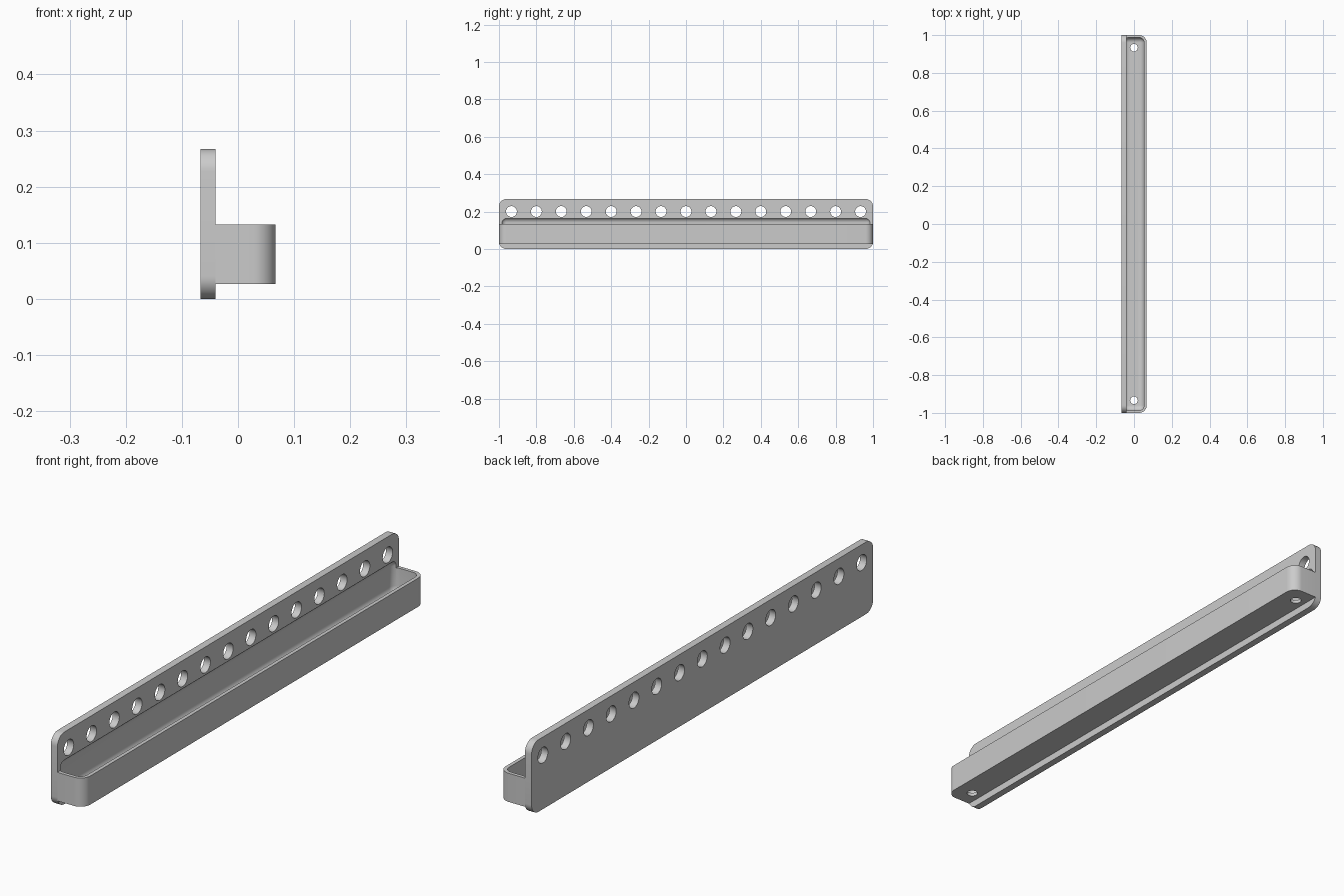
import bpy, bmesh, math
from mathutils import Matrix, Vector

cube = bpy.data.objects.get("Cube")
if cube:
    bpy.data.objects.remove(cube, do_unlink=True)

grey = bpy.data.materials.new("plain grey")
grey.use_nodes = True
colour = (0.6, 0.6, 0.6, 1)
grey.diffuse_color = colour
grey.node_tree.nodes["Principled BSDF"].inputs["Base Color"].default_value = colour


def finish(bm, name):
    bmesh.ops.recalc_face_normals(bm, faces=bm.faces)
    mesh = bpy.data.meshes.new(name)
    bm.to_mesh(mesh)
    bm.free()
    mesh.materials.append(grey)
    obj = bpy.data.objects.new(name, mesh)
    bpy.context.collection.objects.link(obj)
    return obj


def rounded_box(name, low, high, radius, pick, segments=10):
    """Box between two corners, with the edges chosen by pick rounded."""
    low, high = Vector(low), Vector(high)
    bm = bmesh.new()
    bmesh.ops.create_cube(bm, size=1, matrix=Matrix.Translation((low + high) / 2)
                          @ Matrix.Diagonal((*(high - low), 1)))
    edges = [e for e in bm.edges if pick(e)]
    bmesh.ops.bevel(bm, geom=edges, offset=radius, segments=segments,
                    profile=0.5, affect='EDGES')
    return finish(bm, name)


def pegs(name, centres, radius, length, axis):
    """Row of cylinders used to drill holes."""
    bm = bmesh.new()
    turn = Matrix.Rotation(math.pi / 2, 4, 'Y') if axis == 'X' else Matrix()
    for c in centres:
        bmesh.ops.create_cone(bm, cap_ends=True, segments=32, radius1=radius,
                              radius2=radius, depth=length,
                              matrix=Matrix.Translation(c) @ turn)
    return finish(bm, name)


def along(edge, axis):
    return abs((edge.verts[0].co - edge.verts[1].co).normalized()[axis]) > 0.9


def cut(obj, cutters):
    bpy.context.view_layer.objects.active = obj
    for c in cutters:
        mod = obj.modifiers.new("cut", 'BOOLEAN')
        mod.operation = 'DIFFERENCE'
        mod.solver = 'EXACT'
        mod.object = c
        bpy.ops.object.modifier_apply(modifier=mod.name)


# Wall plate and the tray in front of it
JOIN = -0.04
plate = rounded_box("wall_plate", (-0.067, -1, 0), (JOIN, 1, 0.267), 0.04,
                    lambda e: along(e, 0))
tray = rounded_box("tray", (JOIN, -1, 0.027), (0.067, 1, 0.133), 0.04,
                   lambda e: along(e, 2) and e.verts[0].co.x > 0)

# Filleted hollow that also scoops slightly into the plate
hollow = rounded_box("hollow_cutter", (-0.0533, -0.987, 0.04), (0.0533, 0.987, 0.167),
                     0.0267, lambda e: True, 8)

# Row of holes in the plate, and a drain hole at each end of the tray
PITCH = 2 / 15
wall_holes = pegs("wall_hole_cutter", [(-0.053, i * PITCH, 0.2) for i in range(-7, 8)],
                  0.029, 0.1, 'X')
drain_holes = pegs("drain_hole_cutter", [(0, s * 7 * PITCH, 0.03) for s in (-1, 1)],
                   0.02, 0.06, 'Z')

cut(plate, [hollow, wall_holes])
cut(tray, [hollow, drain_holes])
for helper in (hollow, wall_holes, drain_holes):
    bpy.data.objects.remove(helper, do_unlink=True)

# Smooth curves with crisp edges
for obj in (plate, tray):
    bpy.ops.object.select_all(action='DESELECT')
    obj.select_set(True)
    bpy.context.view_layer.objects.active = obj
    bpy.ops.object.shade_smooth_by_angle(angle=math.radians(30))
